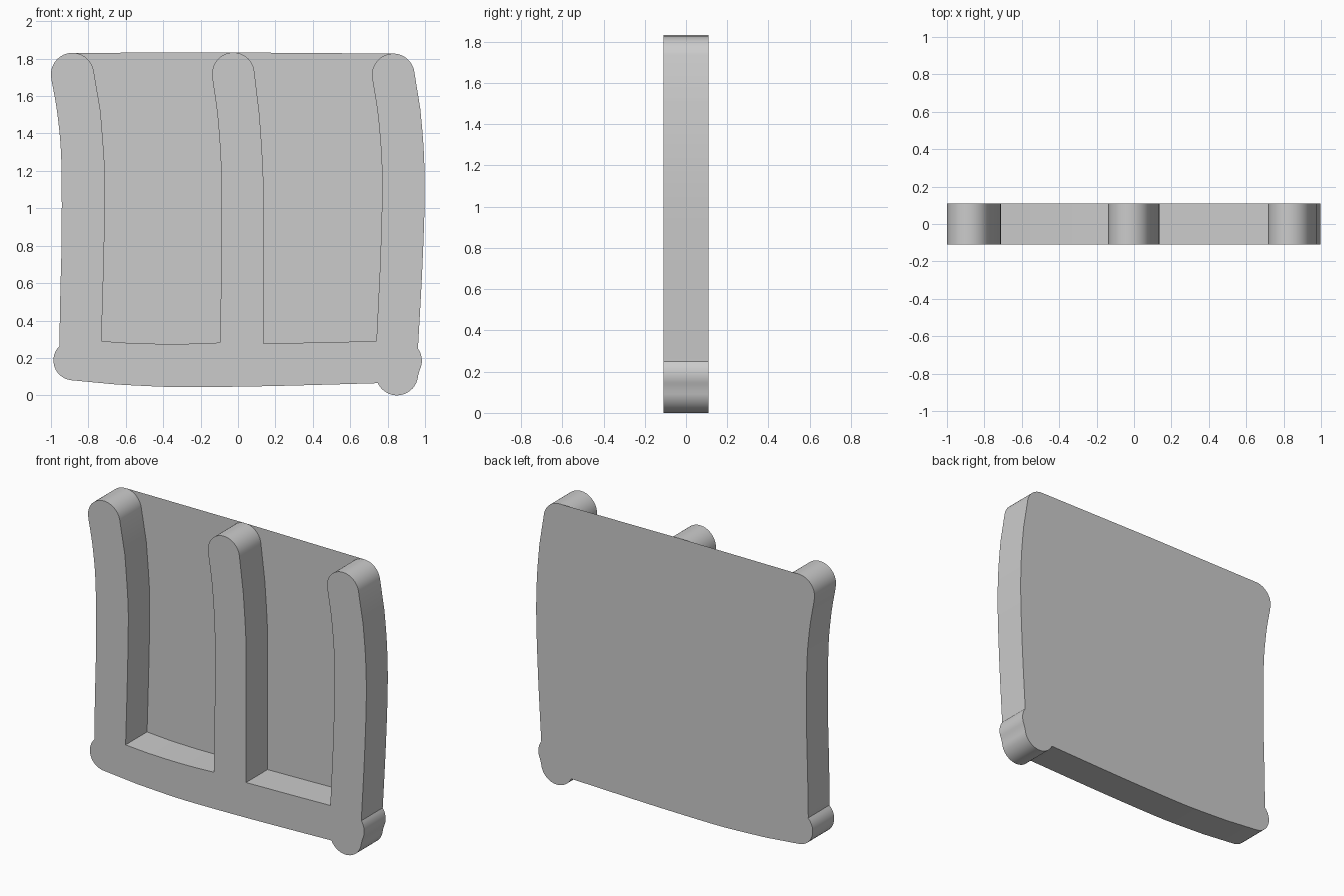
import bpy, bmesh
from math import cos, sin, radians

if "Cube" in bpy.data.objects:
    bpy.data.objects.remove(bpy.data.objects["Cube"])

HALF = 0.11  # half depth


def arc(cx, cz, r, a0, a1, n=16):
    return [(cx + r * cos(radians(a0 + (a1 - a0) * i / n)),
             cz + r * sin(radians(a0 + (a1 - a0) * i / n))) for i in range(n + 1)]


def curve(pts, n=5):
    """Catmull-Rom curve through the given points."""
    p = [pts[0]] + pts + [pts[-1]]
    out = []
    for a, b, c, d in zip(p, p[1:], p[2:], p[3:]):
        for i in range(n):
            t = i / n
            out.append(tuple(0.5 * (2 * b[k] + (c[k] - a[k]) * t
                       + (2 * a[k] - 5 * b[k] + 4 * c[k] - d[k]) * t * t
                       + (3 * b[k] - a[k] - 3 * c[k] + d[k]) * t ** 3) for k in (0, 1)))
    return out + [pts[-1]]


def make_object(name, bm):
    me = bpy.data.meshes.new(name)
    bm.to_mesh(me)
    bm.free()
    ob = bpy.data.objects.new(name, me)
    bpy.context.collection.objects.link(ob)
    return ob


# outline pieces, clockwise seen from the front
corner_left = arc(-0.88, 0.187, 0.107, 262, 133, 12)
side_left = curve([(-0.955, 0.27), (-0.95, 0.55), (-0.943, 0.85), (-0.945, 1.26),
                   (-0.965, 1.5), (-0.996, 1.68)])
cap_left_outer = arc(-0.885, 1.716, 0.115, 195, 90)
cap_left_inner = arc(-0.885, 1.716, 0.115, 90, 12)[1:]
gap_left = (curve([(-0.735, 1.52), (-0.714, 1.24), (-0.711, 1.05), (-0.718, 0.7), (-0.73, 0.29)])
            + curve([(-0.57, 0.279), (-0.4, 0.275), (-0.25, 0.276), (-0.095, 0.282)])
            + curve([(-0.09, 0.7), (-0.088, 1.05), (-0.093, 1.27), (-0.11, 1.5), (-0.135, 1.68)]))
cap_mid = arc(-0.025, 1.72, 0.113, 188, 5, 24)
gap_right = (curve([(0.115, 1.5), (0.131, 1.26), (0.136, 1.05), (0.135, 0.277)])
             + curve([(0.45, 0.283), (0.74, 0.29)])
             + curve([(0.76, 0.7), (0.77, 1.05), (0.767, 1.27), (0.748, 1.5), (0.72, 1.68)]))
cap_right_inner = arc(0.83, 1.713, 0.114, 192, 90)[:-1]
cap_right_outer = arc(0.83, 1.713, 0.114, 90, 12)
side_right = curve([(0.975, 1.53), (0.993, 1.31), (0.998, 1.05), (0.985, 0.67), (0.962, 0.25)])
corner_right = (arc(0.87, 0.185, 0.113, 28, -25, 8)
                + arc(0.85, 0.113, 0.113, -4, -155, 20))
bottom = curve([(0.745, 0.065), (0.2, 0.05), (-0.2, 0.044), (-0.4, 0.046), (-0.65, 0.058)])

left = corner_left + side_left + cap_left_outer
right = cap_right_outer + side_right + corner_right + bottom

# raised frame: base bar with three upright bars
outline = left + cap_left_inner + gap_left + cap_mid + gap_right + cap_right_inner + right
outline.reverse()
bm = bmesh.new()
front = [bm.verts.new((x, -HALF, z)) for x, z in outline]
back = [bm.verts.new((x, HALF, z)) for x, z in outline]
bm.faces.new(front)
for i in range(len(front)):
    j = (i + 1) % len(front)
    bm.faces.new((front[j], front[i], back[i], back[j]))
frame = make_object("three_bar_frame", bm)
bpy.context.view_layer.objects.active = frame
frame.select_set(True)
bpy.ops.object.shade_smooth_by_angle(angle=radians(30))

# thin sheet closing the whole back
bm = bmesh.new()
bm.faces.new([bm.verts.new((x, HALF, z)) for x, z in left + [(-0.025, 1.833)] + right])
make_object("back_panel", bm)
